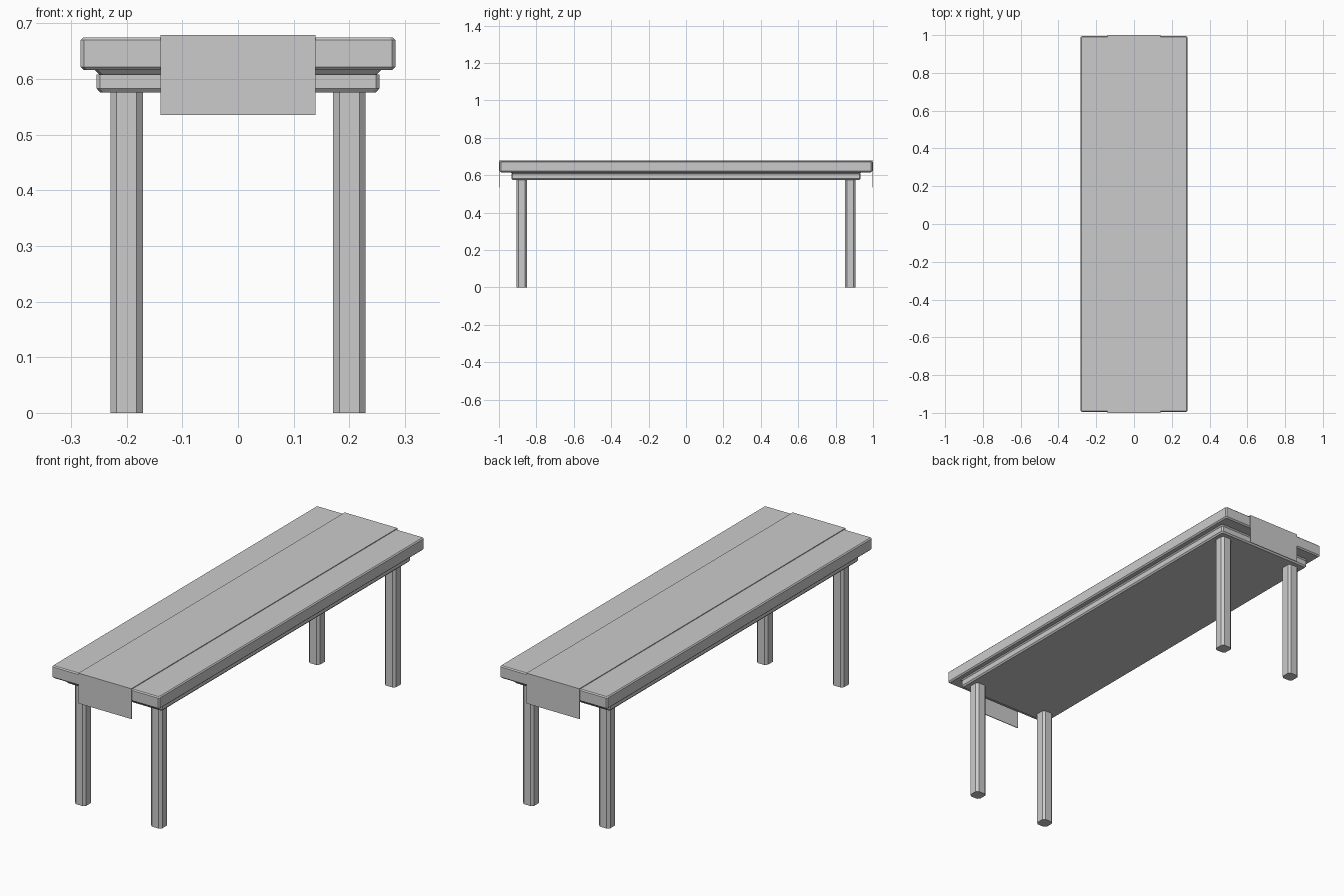
import bpy, bmesh

if "Cube" in bpy.data.objects:
    bpy.data.objects.remove(bpy.data.objects["Cube"])


def loft(name, levels, chamfer, center=(0, 0)):
    """Stack of corner-chamfered rectangles; levels = (half x, half y, z)."""
    bm = bmesh.new()
    rings = []
    for hx, hy, z in levels:
        c = chamfer
        pts = [(hx, -hy + c), (hx, hy - c), (hx - c, hy), (-hx + c, hy),
               (-hx, hy - c), (-hx, -hy + c), (-hx + c, -hy), (hx - c, -hy)]
        rings.append([bm.verts.new((x + center[0], y + center[1], z)) for x, y in pts])
    for a, b in zip(rings, rings[1:]):
        for i in range(8):
            j = (i + 1) % 8
            bm.faces.new((a[i], a[j], b[j], b[i]))
    bm.faces.new(rings[0][::-1])
    bm.faces.new(rings[-1])
    return finish(name, bm)


def finish(name, bm):
    bmesh.ops.recalc_face_normals(bm, faces=bm.faces)
    mesh = bpy.data.meshes.new(name)
    bm.to_mesh(mesh)
    bm.free()
    obj = bpy.data.objects.new(name, mesh)
    bpy.context.collection.objects.link(obj)
    return obj


# Table top with bevelled edges
loft("table_top", [(0.277, 0.990, 0.616), (0.283, 0.996, 0.622),
                   (0.283, 0.996, 0.670), (0.278, 0.991, 0.675)], 0.006)

# Stepped apron under the top, with a flared moulding
loft("apron", [(0.248, 0.928, 0.576), (0.254, 0.934, 0.583),
               (0.254, 0.934, 0.608), (0.249, 0.929, 0.608),
               (0.258, 0.938, 0.617)], 0.006)

# Four chamfered square legs
for end, sy in (("front", -1), ("back", 1)):
    for side, sx in (("left", -1), ("right", 1)):
        loft(f"{end}_{side}_leg", [(0.029, 0.029, 0), (0.029, 0.029, 0.580)],
             0.011, (sx * 0.2, sy * 0.878))

# Table runner: a thin strip draped over both ends
bm = bmesh.new()
profile = [(-1.0, 0.535), (-1.0, 0.679), (1.0, 0.679), (1.0, 0.535),
           (0.9965, 0.535), (0.9965, 0.6755), (-0.9965, 0.6755), (-0.9965, 0.535)]
face = bm.faces.new([bm.verts.new((-0.139, y, z)) for y, z in profile])
ext = bmesh.ops.extrude_face_region(bm, geom=[face], use_keep_orig=True)
bmesh.ops.translate(bm, vec=(0.278, 0, 0),
                    verts=[g for g in ext["geom"] if isinstance(g, bmesh.types.BMVert)])
finish("table_runner", bm)
